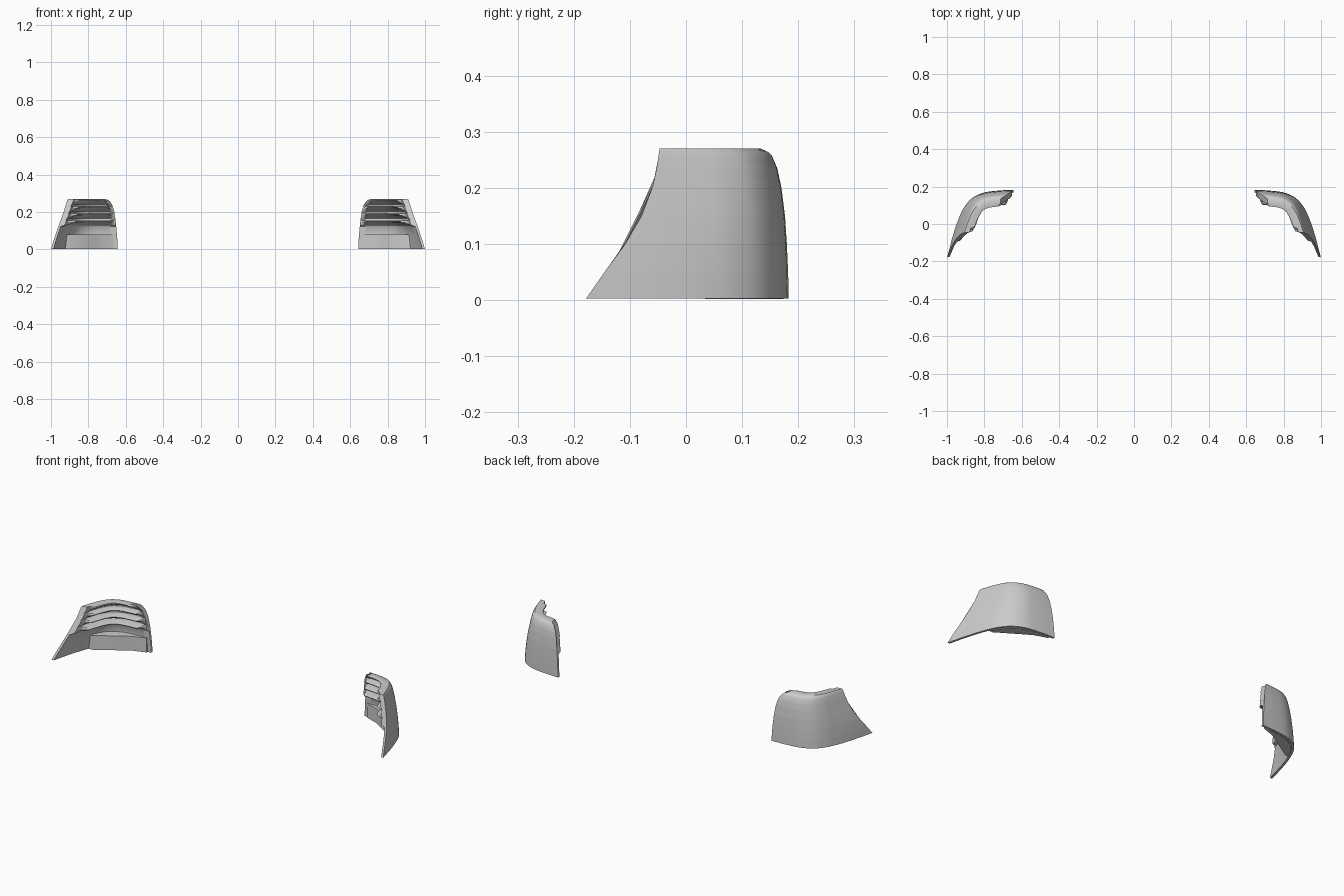
import bpy, bmesh, math
from mathutils import Vector

if "Cube" in bpy.data.objects:
    bpy.data.objects.remove(bpy.data.objects["Cube"])

# Plan curve of the outer skin at ground level (inner end -> front tip)
PLAN = [(.56, .190), (.645, .183), (.72, .179), (.803, .168), (.866, .138), (.908, .09),
        (.936, .033), (.957, -.025), (.977, -.092), (1.0, -.18), (1.03, -.27)]
Z_KEYS = [0, .05, .1, .15, .2, .235, .257, .264, .27]
FRONT_Y = [-.18, -.145, -.108, -.079, -.06, -.052, -.049, -.048, -.047]
INNER_X = [.643, .645, .649, .654, .661, .671, .685, .694, .715]
LEAN_BACK = [0, .001, .003, .006, .012, .019, .028, .034, .046]
LEAN_FRONT = [0, .005, .012, .022, .034, .042, .048, .050, .054]


def interp(keys, vals, x):
    x = min(max(x, keys[0]), keys[-1])
    for i in range(len(keys) - 1):
        if x <= keys[i + 1]:
            f = (x - keys[i]) / (keys[i + 1] - keys[i])
            return vals[i] + (vals[i + 1] - vals[i]) * f


def smooth(f):
    f = min(max(f, 0), 1)
    return f * f * (3 - 2 * f)


def plan(t):
    i = min(max(int(t), 1), len(PLAN) - 3)
    f = t - i
    a, b, c, d = (Vector(p) for p in PLAN[i - 1:i + 3])
    return .5 * (2 * b + (c - a) * f + (2 * a - 5 * b + 4 * c - d) * f * f
                 + (3 * b - a - 3 * c + d) * f ** 3)


def skin(t, z, depth=0):
    tan = (plan(t + .2) - plan(t - .2)).normalized()
    normal = Vector((tan.y, -tan.x))
    back, front = interp(Z_KEYS, LEAN_BACK, z), interp(Z_KEYS, LEAN_FRONT, z)
    return plan(t) + normal * (back + (front - back) * smooth((t - 2) / 5) + depth)


def solve(test):
    lo, hi = .3, 9.6
    for _ in range(30):
        mid = (lo + hi) / 2
        lo, hi = (lo, mid) if test(mid) else (mid, hi)
    return lo


def span(z, depth):
    # End cuts run straight through the wall: along y inside, along x at the front
    x_in, y_front = interp(Z_KEYS, INNER_X, z), interp(Z_KEYS, FRONT_Y, z)
    return (solve(lambda t: skin(t, z, depth).x > x_in),
            solve(lambda t: skin(t, z, depth).y < y_front + depth * .1))


def finish(name, bm):
    bmesh.ops.recalc_face_normals(bm, faces=bm.faces)
    me = bpy.data.meshes.new(name)
    bm.to_mesh(me)
    bm.free()
    ob = bpy.data.objects.new(name, me)
    bpy.context.collection.objects.link(ob)
    mirror = ob.modifiers.new("Mirror", 'MIRROR')
    mirror.use_mirror_merge = False
    bpy.context.view_layer.objects.active = ob
    ob.select_set(True)
    bpy.ops.object.shade_smooth_by_angle(angle=math.radians(35))
    ob.select_set(False)


# Vertical section: (height, frame depth, extra rib depth)
section = [(.003 + .267 * i / 40, 0, 0) for i in range(41)]
for top, bottom, rib in [(.27, .236, .02), (.232, .199, .029), (.195, .162, .036), (.158, .125, .042)]:
    h = top - bottom
    section += [(top, .026, -.008 if top < .26 else 0), (top - .08 * h, .028, rib * .8),
                (top - .2 * h, .03, rib), (top - .4 * h, .03, rib * .85),
                (top - .7 * h, .03, rib * .1), (bottom + .08 * h, .028, -.012)]
section += [(.122, .012, 0), (.08, .012, 0), (.04, .012, 0), (.003, .012, 0)]

# Corner shell with louvred inner face
bm = bmesh.new()
N = 56
ends = [span(z, frame) for z, frame, _ in section]
loops = []
for k in range(N + 1):
    s = k / N
    envelope = smooth((s - .02) / .05) * smooth((.93 - s) / .06)
    loop = []
    for (z, frame, rib), (t0, t1) in zip(section, ends):
        p = skin(t0 + (t1 - t0) * s, z, frame + rib * envelope)
        loop.append(bm.verts.new((p.x, p.y, z)))
    loops.append(loop)
M = len(section)
for a, b in zip(loops, loops[1:]):
    for j in range(M):
        n = (j + 1) % M
        bm.faces.new((a[j], a[n], b[n], b[j]))
for loop in (loops[0], loops[-1]):
    bm.faces.new(loop)
finish("corner_shell", bm)

# Faceted gusset filling the corner at the foot of the inner face
bm = bmesh.new()
outline = [(.665, .174), (.665, .163), (.735, .139), (.77, .118), (.90, .036),
           (.922, .034), (.895, .085), (.855, .128), (.80, .155), (.74, .168)]
face = bm.faces.new([bm.verts.new((x, y, .002)) for x, y in outline])
top = bmesh.ops.extrude_face_region(bm, geom=[face])["geom"]
for v in [g for g in top if isinstance(g, bmesh.types.BMVert)]:
    v.co.z = .08
finish("corner_gusset", bm)
